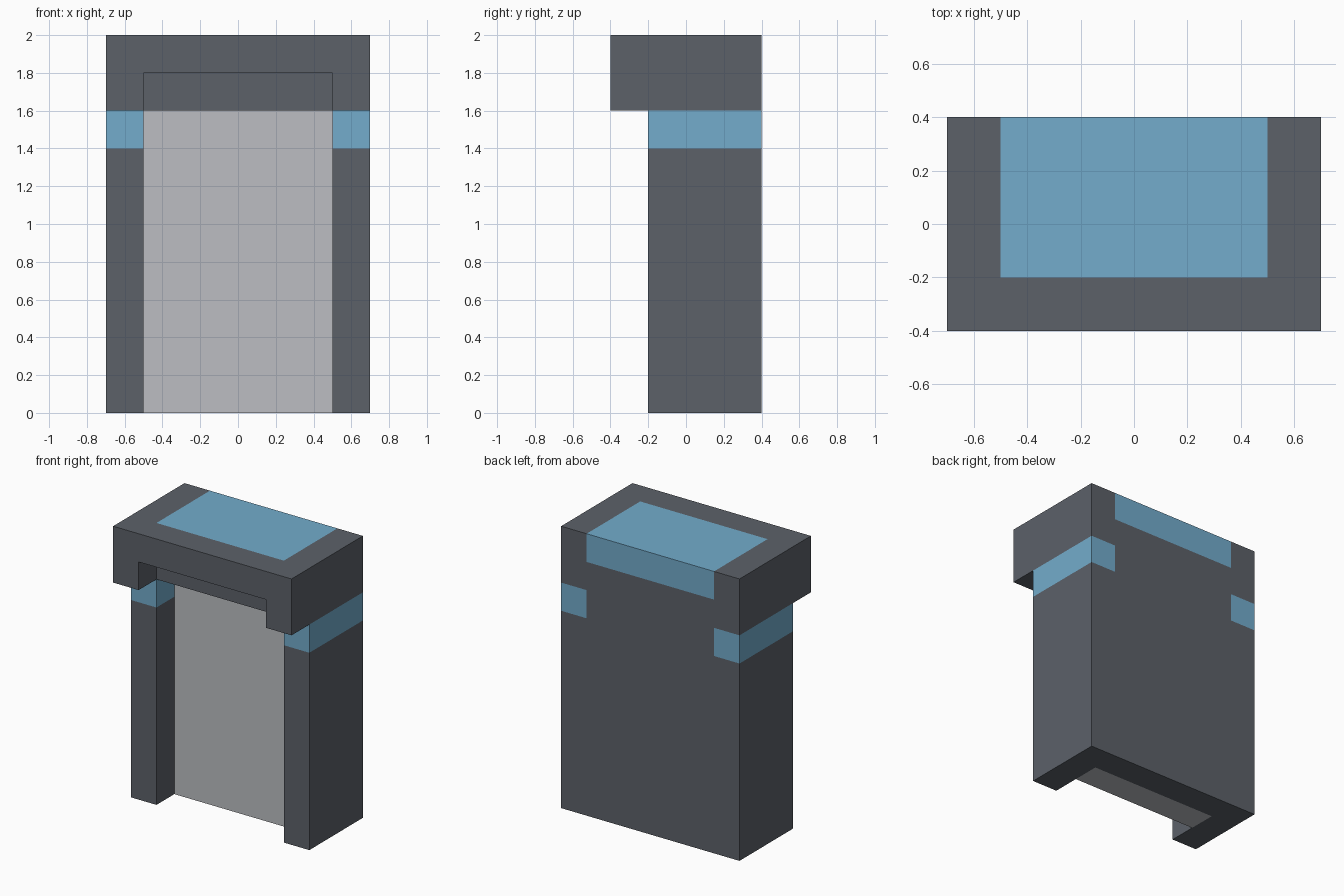
import bpy, bmesh, math
from mathutils import Vector

if "Cube" in bpy.data.objects:
    bpy.data.objects.remove(bpy.data.objects["Cube"])

U = 0.2  # every part sits on a 0.2 unit block grid


def material(name, rgb):
    m = bpy.data.materials.new(name)
    lin = [((c / 255 + 0.055) / 1.055) ** 2.4 for c in rgb]
    m.diffuse_color = (*lin, 1)
    m.use_nodes = True
    m.node_tree.nodes["Principled BSDF"].inputs["Base Color"].default_value = m.diffuse_color
    return m


dark = material("dark slate", (92, 97, 105))
blue = material("light blue", (115, 172, 204))
grey = material("light grey", (188, 190, 194))


def box(x0, x1, y0, y1, z0, z1):
    """Grid cells filled by a box given in units."""
    r = lambda a, b: range(round((a - 0.1) / U + 0.5), round((b - 0.1) / U + 0.5))
    # x is offset by half a cell so the model is symmetric about x = 0
    return {(i, j, k) for i in r(x0 + 0.7, x1 + 0.7)
            for j in r(y0 + 0.4, y1 + 0.4) for k in r(z0, z1)}


def pair(x0, x1, *rest):
    """A box and its mirror image in x."""
    return box(x0, x1, *rest) | box(-x1, -x0, *rest)


# Solid cells of each part
roof_inset = box(-0.5, 0.5, -0.2, 0.4, 1.8, 2.0)
side_bands = pair(0.5, 0.7, -0.2, 0.4, 1.4, 1.6)
door_panel = box(-0.5, 0.5, 0.0, 0.2, 0.0, 1.6)
frame = (pair(0.5, 0.7, -0.2, 0.4, 0.0, 1.4)          # posts
         | box(-0.5, 0.5, 0.2, 0.4, 0.0, 1.6)         # back wall
         | box(-0.7, 0.7, -0.4, 0.4, 1.6, 2.0))       # overhanging cap
frame -= box(-0.5, 0.5, -0.4, -0.2, 1.6, 1.8)         # notch under the cap
frame -= roof_inset
solid = roof_inset | side_bands | door_panel | frame


def build(name, cells, mat):
    """Skin the exposed sides of a part and merge flat neighbouring faces."""
    bm = bmesh.new()
    for c in cells:
        for axis in range(3):
            for s in (-1, 1):
                n = list(c)
                n[axis] += s
                if tuple(n) in solid:
                    continue
                mid = Vector(c) + Vector((0.5, 0.5, 0.5))
                mid[axis] += s * 0.5
                a, b = Vector((0, 0, 0)), Vector((0, 0, 0))
                a[(axis + 1) % 3] = 0.5
                b[(axis + 2) % 3] = 0.5 * s
                corners = (mid - a - b, mid + a - b, mid + a + b, mid - a + b)
                bm.faces.new([bm.verts.new(p * U - Vector((0.7, 0.4, 0)))
                              for p in corners])
    bmesh.ops.remove_doubles(bm, verts=bm.verts, dist=0.001)
    bmesh.ops.dissolve_limit(bm, angle_limit=math.radians(2),
                             verts=bm.verts, edges=bm.edges)
    me = bpy.data.meshes.new(name)
    bm.to_mesh(me)
    bm.free()
    me.materials.append(mat)
    bpy.context.collection.objects.link(bpy.data.objects.new(name, me))


build("frame", frame, dark)
build("roof_inset", roof_inset, blue)
build("side_bands", side_bands, blue)
build("door_panel", door_panel, grey)
